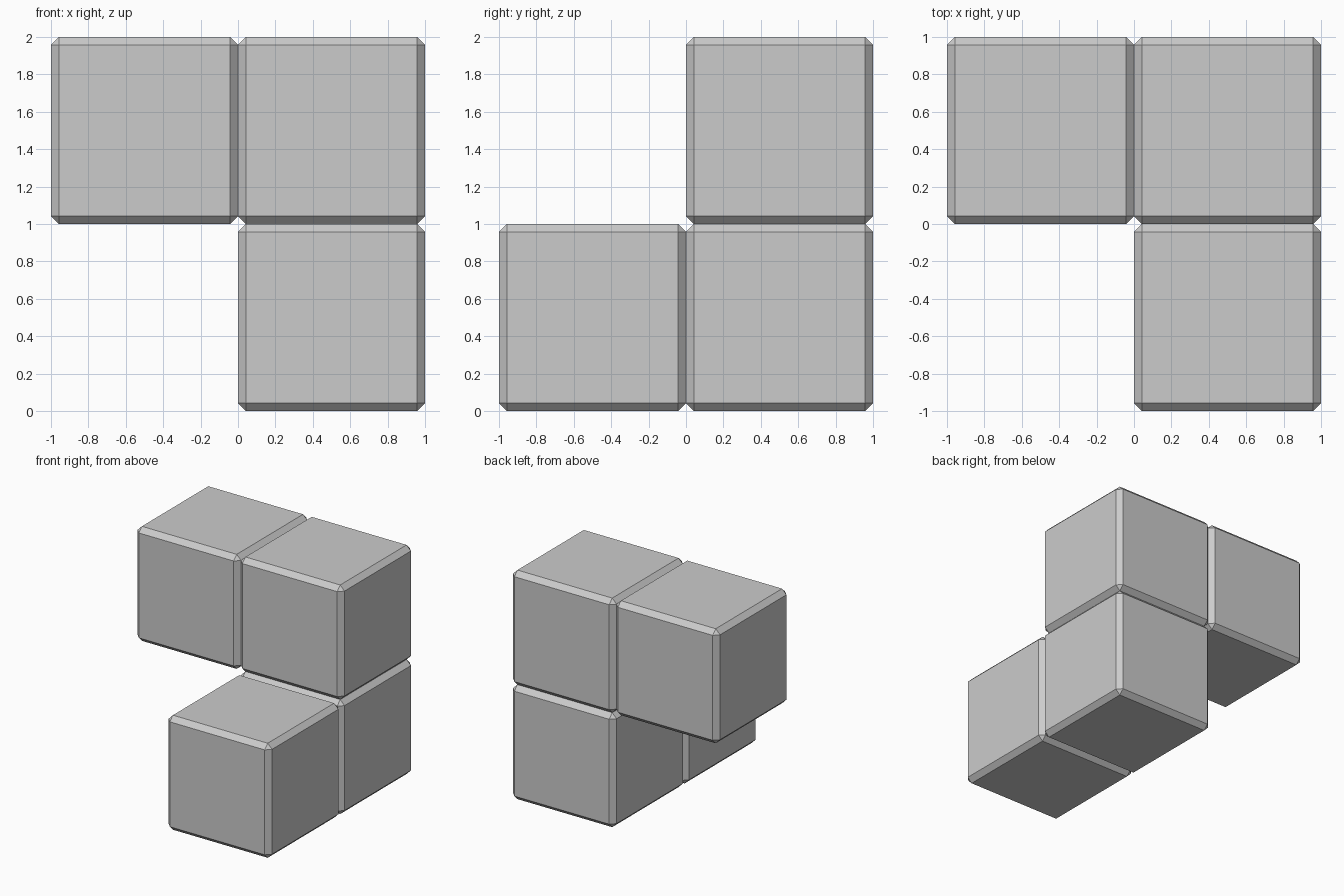
import bpy

if "Cube" in bpy.data.objects:
    bpy.data.objects.remove(bpy.data.objects["Cube"])

BEVEL = 0.042


def block(name, centre):
    """Unit cube with flat, single-segment chamfered edges."""
    bpy.ops.mesh.primitive_cube_add(size=1, location=centre)
    ob = bpy.context.object
    ob.name = name
    mod = ob.modifiers.new("chamfer", 'BEVEL')
    mod.width = BEVEL
    mod.segments = 1
    mod.limit_method = 'NONE'
    return ob


# Four cubes forming a twisted 3D puzzle piece
block("lower_front_block", (0.5, -0.5, 0.5))
block("lower_back_block", (0.5, 0.5, 0.5))
block("upper_right_block", (0.5, 0.5, 1.5))
block("upper_left_block", (-0.5, 0.5, 1.5))
